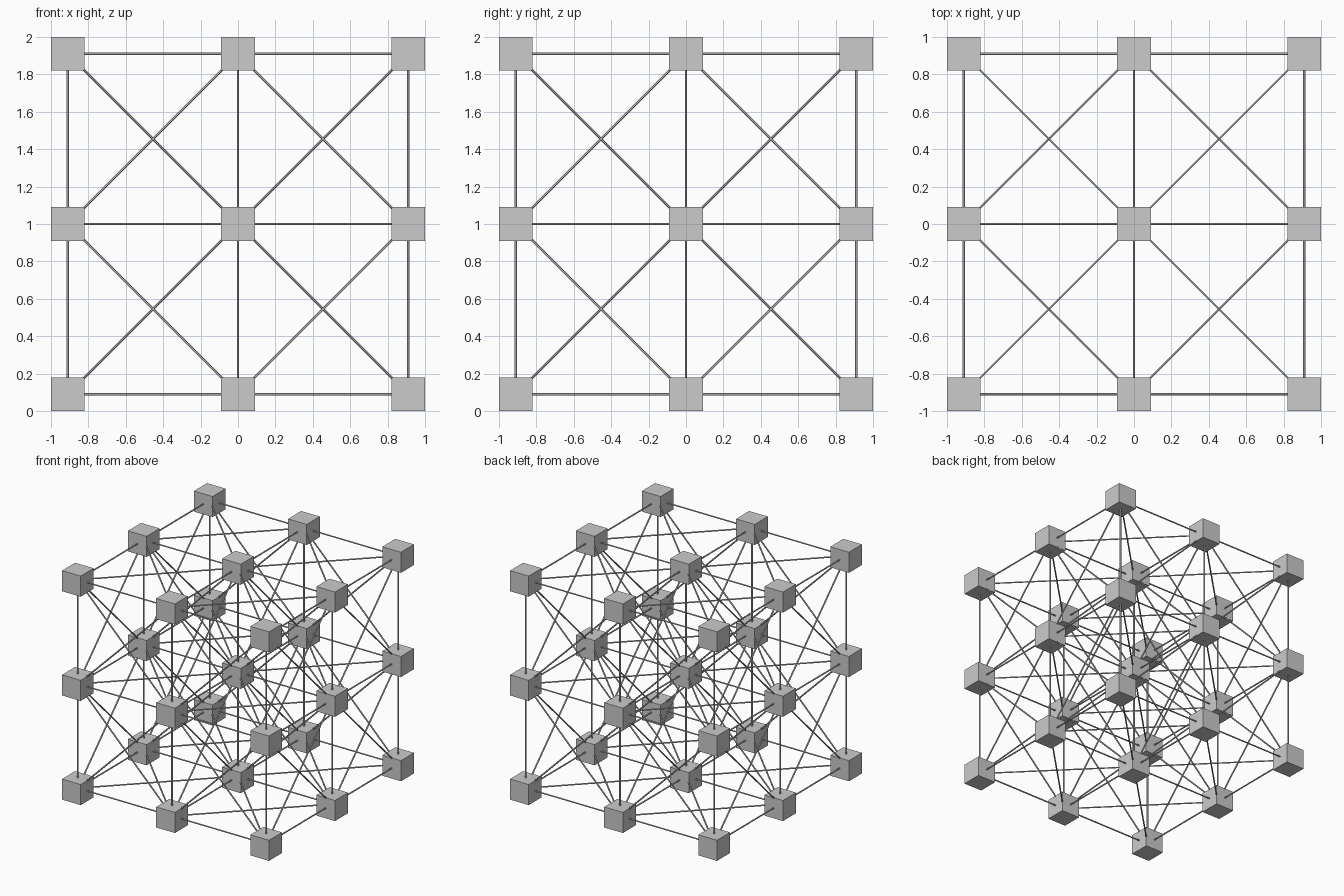
import bpy, bmesh, itertools
from mathutils import Vector, Matrix

if "Cube" in bpy.data.objects:
    bpy.data.objects.remove(bpy.data.objects["Cube"])

STEP = 0.91      # spacing of the lattice nodes
CUBE = 0.18      # node cube size
ROD_R = 0.0065   # rod radius
SIDES = 6


def finish(bm, name):
    mesh = bpy.data.meshes.new(name)
    bm.to_mesh(mesh)
    bm.free()
    obj = bpy.data.objects.new(name, mesh)
    bpy.context.collection.objects.link(obj)
    return obj


def position(n):
    return Vector((n[0] * STEP, n[1] * STEP, 1 + n[2] * STEP))


nodes = list(itertools.product((-1, 0, 1), repeat=3))

# 3 x 3 x 3 node cubes
bm = bmesh.new()
for n in nodes:
    bmesh.ops.create_cube(bm, size=CUBE, matrix=Matrix.Translation(position(n)))
finish(bm, "node_cubes")

# thin rods between neighbours: straight ones and face diagonals
rods = {1: ("straight_rods", bmesh.new()),
        2: ("diagonal_rods", bmesh.new())}
for a, b in itertools.combinations(nodes, 2):
    d = [abs(p - q) for p, q in zip(a, b)]
    if max(d) > 1 or sum(d) > 2:
        continue
    pa, pb = position(a), position(b)
    axis = pb - pa
    m = Matrix.Translation((pa + pb) / 2) @ axis.to_track_quat('Z', 'Y').to_matrix().to_4x4()
    bmesh.ops.create_cone(rods[sum(d)][1], cap_ends=True, segments=SIDES,
                          radius1=ROD_R, radius2=ROD_R, depth=axis.length, matrix=m)
for name, rod_bm in rods.values():
    finish(rod_bm, name)
